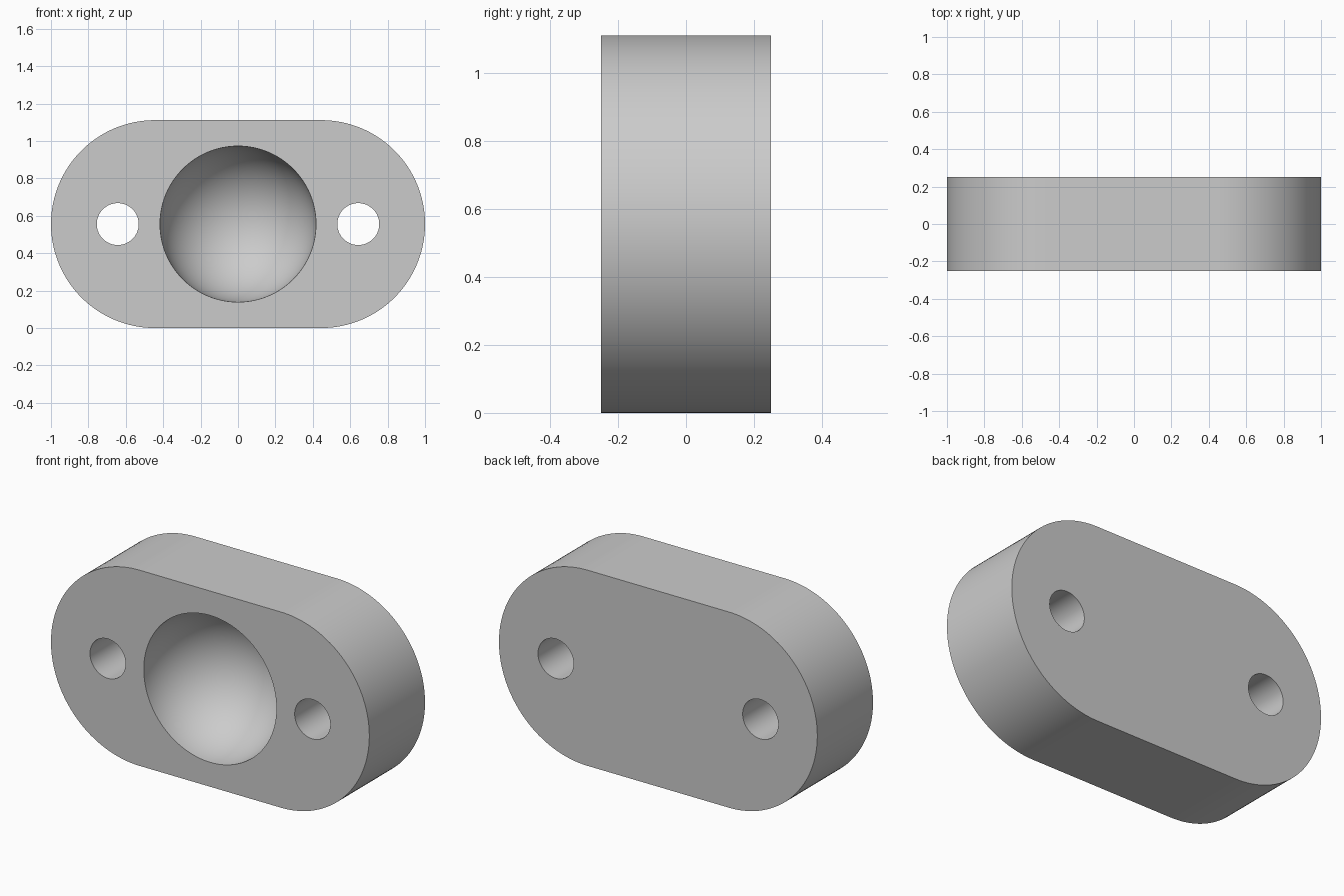
import bpy, bmesh
from math import sin, cos, pi, radians

default = bpy.data.objects.get("Cube")
if default:
    bpy.data.objects.remove(default, do_unlink=True)

HALF_DEPTH = 0.25
END_R = 0.5556         # radius of the rounded ends, also the centre height
END_X = 1 - END_R
HOLE_X, HOLE_R = 0.643, 0.112
SOCKET_R = 0.417
SOCKET_RINGS = 32

grey = bpy.data.materials.new("plain grey")
grey.use_nodes = True
grey.diffuse_color = (0.6, 0.6, 0.6, 1)
grey.node_tree.nodes["Principled BSDF"].inputs["Base Color"].default_value = (0.6, 0.6, 0.6, 1)

bm = bmesh.new()


def arc(cx, radius, start, sweep, steps):
    angles = [start + sweep * i / steps for i in range(steps + 1)]
    return [(cx + radius * cos(a), END_R + radius * sin(a)) for a in angles]


def circle(cx, radius, steps):
    return arc(cx, radius, 0, 2 * pi, steps)[:-1]


def loop(points, y):
    return [bm.verts.new((x, y, z)) for x, z in points]


def pairs(verts):
    return list(zip(verts, verts[1:] + verts[:1]))


def bridge(a, b):
    """Quads between two closed loops of equal length."""
    for (a0, a1), (b0, b1) in zip(pairs(a), pairs(b)):
        bm.faces.new((a0, a1, b1, b0))


def cap(loops):
    """Flat face bounded by the first loop, with the others as openings."""
    edges = []
    for verts in loops:
        for v0, v1 in pairs(verts):
            edges.append(bm.edges.get((v0, v1)) or bm.edges.new((v0, v1)))
    bmesh.ops.triangle_fill(bm, use_beauty=True, edges=edges, normal=(0, 1, 0))


# Stadium-shaped rim and the walls of the two through holes
stadium = arc(END_X, END_R, -pi / 2, pi, 64) + arc(-END_X, END_R, pi / 2, pi, 64)
outlines = [stadium, circle(-HOLE_X, HOLE_R, 64), circle(HOLE_X, HOLE_R, 64)]
front = [loop(points, -HALF_DEPTH) for points in outlines]
back = [loop(points, HALF_DEPTH) for points in outlines]
for a, b in zip(front, back):
    bridge(a, b)

# Hemispherical socket sunk into the front
rings = []
for i in range(SOCKET_RINGS):
    t = pi / 2 * i / SOCKET_RINGS
    rings.append(loop(circle(0, SOCKET_R * cos(t), 96), -HALF_DEPTH + SOCKET_R * sin(t)))
for a, b in zip(rings, rings[1:]):
    bridge(a, b)
pole = bm.verts.new((0, -HALF_DEPTH + SOCKET_R, END_R))
for v0, v1 in pairs(rings[-1]):
    bm.faces.new((v0, v1, pole))

# Flat front and back
cap(front + rings[:1])
cap(back)
bmesh.ops.recalc_face_normals(bm, faces=bm.faces)

mesh = bpy.data.meshes.new("flange_block")
bm.to_mesh(mesh)
bm.free()
mesh.materials.append(grey)
body = bpy.data.objects.new("flange_block", mesh)
bpy.context.collection.objects.link(body)

bpy.ops.object.select_all(action="DESELECT")
body.select_set(True)
bpy.context.view_layer.objects.active = body
bpy.ops.object.shade_smooth_by_angle(angle=radians(30))
